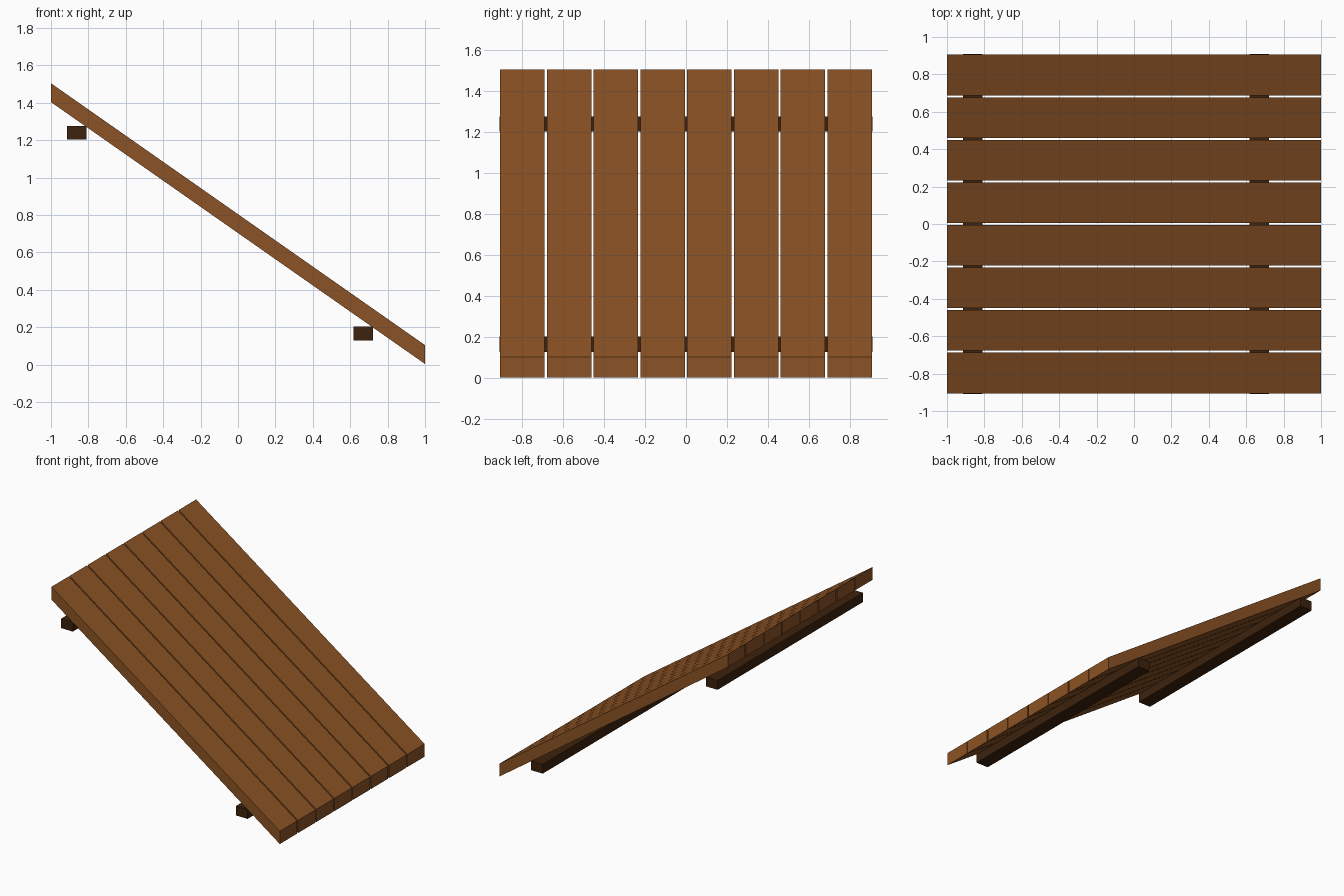
import bpy

if "Cube" in bpy.data.objects:
    bpy.data.objects.remove(bpy.data.objects["Cube"])


def material(name, rgb):
    m = bpy.data.materials.new(name)
    m.diffuse_color = (*rgb, 1.0)
    m.use_nodes = True
    m.node_tree.nodes["Principled BSDF"].inputs["Base Color"].default_value = m.diffuse_color
    return m


plank_wood = material("plank wood", (0.26, 0.086, 0.018))
beam_wood = material("dark beam wood", (0.047, 0.016, 0.004))


def extrude_y(name, profile, y0, y1, mat):
    """Prism from an x-z profile (clockwise seen from the front)."""
    n = len(profile)
    verts = [(x, y, z) for y in (y0, y1) for x, z in profile]
    faces = [tuple(range(n)), tuple(range(2 * n - 1, n - 1, -1))]
    faces += [(i, i + n, (i + 1) % n + n, (i + 1) % n) for i in range(n)]
    mesh = bpy.data.meshes.new(name)
    mesh.from_pydata(verts, [], faces)
    mesh.materials.append(mat)
    ob = bpy.data.objects.new(name, mesh)
    bpy.context.collection.objects.link(ob)
    return ob


# Eight sloping planks with vertical end cuts
slope = [(-1, 1.403), (1, 0.003), (1, 0.104), (-1, 1.504)]
pitch, width = 0.2276, 0.217
for i in range(8):
    y = (i - 3.5) * pitch
    extrude_y(f"plank_{i + 1}", slope, y - width / 2, y + width / 2, plank_wood)

# Two cross beams under the planks
for name, x0, x1, z0, z1 in (("upper_beam", -0.913, -0.81, 1.202, 1.276),
                             ("lower_beam", 0.618, 0.721, 0.129, 0.203)):
    extrude_y(name, [(x0, z0), (x1, z0), (x1, z1), (x0, z1)], -0.909, 0.909, beam_wood)
